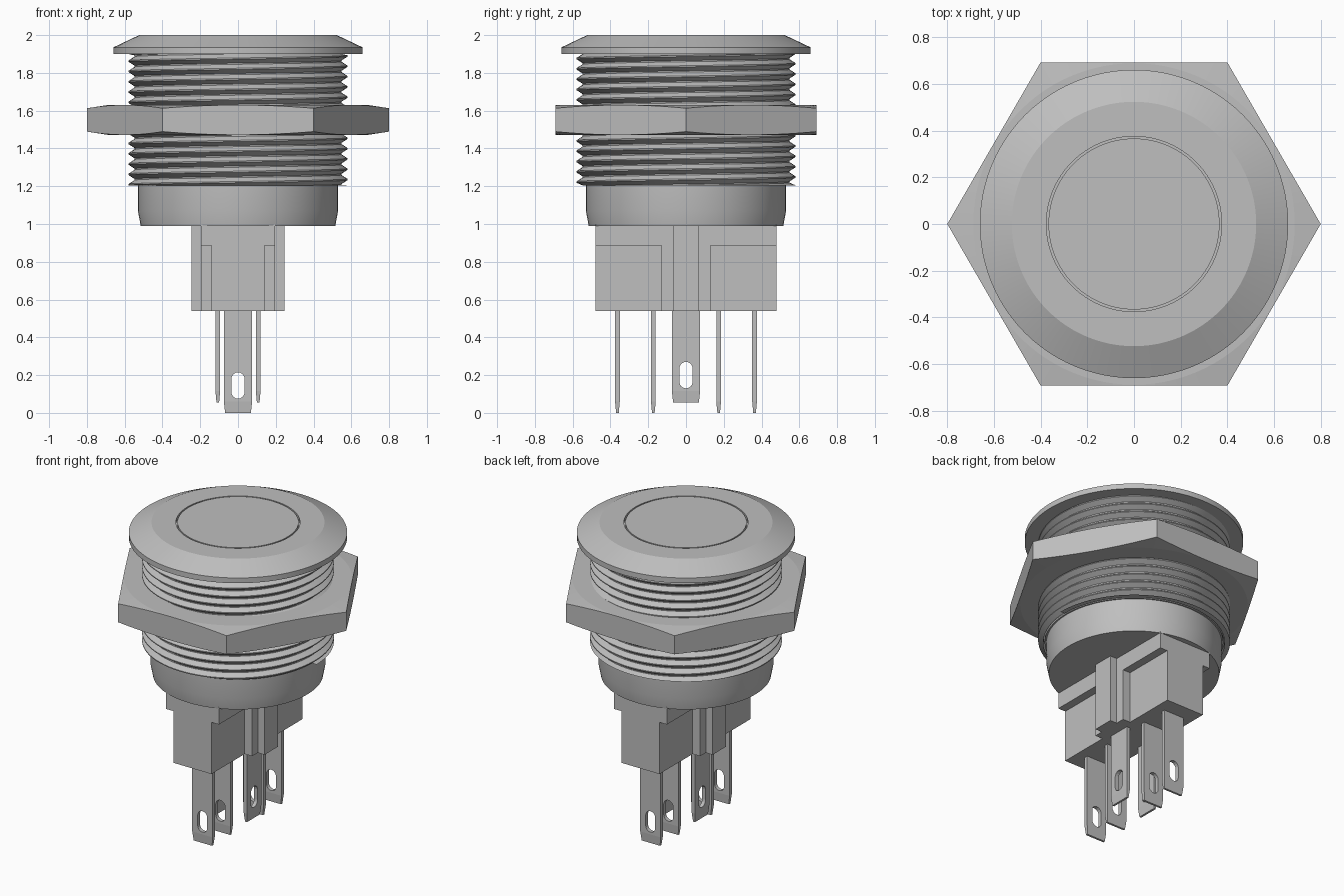
import bpy
import bmesh
from math import cos, sin, pi, radians

if "Cube" in bpy.data.objects:
    bpy.data.objects.remove(bpy.data.objects["Cube"])

metal = bpy.data.materials.new("grey metal")
metal.use_nodes = True
GREY = (0.52, 0.52, 0.52, 1)
metal.diffuse_color = GREY
metal.node_tree.nodes["Principled BSDF"].inputs["Base Color"].default_value = GREY

SIDES = 96
ANGLES = [2 * pi * i / SIDES for i in range(SIDES)]


def loft(name, rings, smooth=None):
    """Skin a stack of closed rings (bottom to top) and cap both ends."""
    bm = bmesh.new()
    loops = [[bm.verts.new(p) for p in ring] for ring in rings]
    n = len(rings[0])
    for low, high in zip(loops, loops[1:]):
        for i in range(n):
            j = (i + 1) % n
            bm.faces.new((low[i], low[j], high[j], high[i]))
    bm.faces.new(loops[0][::-1])
    bm.faces.new(loops[-1])
    return finish(name, bm, smooth)


def finish(name, bm, smooth=None):
    bmesh.ops.recalc_face_normals(bm, faces=bm.faces)
    mesh = bpy.data.meshes.new(name)
    bm.to_mesh(mesh)
    bm.free()
    mesh.materials.append(metal)
    obj = bpy.data.objects.new(name, mesh)
    bpy.context.collection.objects.link(obj)
    if smooth:
        bpy.ops.object.select_all(action="DESELECT")
        obj.select_set(True)
        bpy.context.view_layer.objects.active = obj
        bpy.ops.object.shade_smooth_by_angle(angle=radians(smooth))
    return obj


def lathe(name, profile, smooth=20):
    rings = [[(r * cos(a), r * sin(a), z) for a in ANGLES] for r, z in profile]
    return loft(name, rings, smooth)


def rect(hx, hy, z):
    return [(-hx, -hy, z), (hx, -hy, z), (hx, hy, z), (-hx, hy, z)]


def block(name, hx, hy, z0, z1):
    return loft(name, [rect(hx, hy, z0), rect(hx, hy, z1)])


# Bezel with a fine groove around the flush push button
lathe("bezel", [(0.5, 1.9), (0.66, 1.9), (0.66, 1.935), (0.523, 2.0),
                (0.375, 2.0), (0.375, 1.98)])
lathe("push_button", [(0.366, 1.95), (0.366, 2.0)])

# Lower barrel with a slightly tapered foot
lathe("barrel", [(0.515, 0.99), (0.53, 1.07), (0.53, 1.25)], 15)
lathe("thread_core", [(0.54, 1.205), (0.54, 1.9)])

# Helical thread, clipped flat at both ends
BOTTOM, TOP, PITCH = 1.205, 1.9, 0.0545
TOOTH = [(0, 0.548), (0.12, 0.548), (0.5, 0.58), (0.62, 0.58)]
turns = int((TOP - BOTTOM) / PITCH) + 3
bm = bmesh.new()
columns = []
for i in range(SIDES + 1):
    column = []
    for t in range(turns):
        for offset, r in TOOTH:
            z = BOTTOM + PITCH * (t - 1 + offset + i / SIDES)
            a = 2 * pi * i / SIDES
            z = min(max(z, BOTTOM), TOP)
            column.append(bm.verts.new((r * cos(a), r * sin(a), z)))
    columns.append(column)
for left, right in zip(columns, columns[1:]):
    for k in range(len(left) - 1):
        bm.faces.new((left[k], right[k], right[k + 1], left[k + 1]))
bmesh.ops.remove_doubles(bm, verts=bm.verts, dist=0.00001)
finish("thread", bm, 20)

# Hex nut whose corners are turned down by a shallow cone
FLAT, NUT_LOW, NUT_HIGH = 0.692, 1.472, 1.63


def hex_radius(a):
    return FLAT / cos((a % (pi / 3)) - pi / 6)


def nut_ring(z, direction):
    ring = []
    for a in ANGLES:
        r = hex_radius(a)
        ring.append((r * cos(a), r * sin(a), z - direction * (r - FLAT) * 0.16))
    return ring


def circle(r, z):
    return [(r * cos(a), r * sin(a), z) for a in ANGLES]


loft("hex_nut", [circle(FLAT - 0.004, NUT_LOW), nut_ring(NUT_LOW, -1),
                 nut_ring(NUT_HIGH, 1), circle(FLAT - 0.004, NUT_HIGH)])

# Terminal housing: top plate, long body, thicker middle and side ribs
block("housing_plate", 0.195, 0.48, 0.885, 1.0)
block("housing_body", 0.14, 0.48, 0.54, 0.9)
block("housing_middle", 0.195, 0.13, 0.54, 0.9)
block("housing_rib", 0.245, 0.07, 0.54, 1.0)

# Terminal pin with a tapered tip and a slot cut through it
pin = loft("terminal_pin", [rect(0.068, 0.007, 0), rect(0.075, 0.0125, 0.06),
                            rect(0.075, 0.0125, 0.56)])
slot = []
for y in (-0.05, 0.05):
    ring = []
    for k in range(18):
        a = pi * (k % 9) / 8 + (pi if k > 8 else 0)
        centre = 0.18 if k < 9 else 0.11
        ring.append((0.035 * cos(a), y, centre + 0.035 * sin(a)))
    slot.append(ring)
cutter = loft("slot_cutter", slot)
cutter.hide_render = True
cut = pin.modifiers.new("slot", "BOOLEAN")
cut.operation = "DIFFERENCE"
cut.solver = "EXACT"
cut.object = cutter
bpy.context.view_layer.objects.active = pin
bpy.ops.object.modifier_apply(modifier="slot")
bpy.data.objects.remove(cutter)

# Four pins in a row and two turned side pins
pin.location.y = -0.363
for y in (-0.173, 0.173, 0.363):
    copy = pin.copy()
    copy.location = (0, y, 0)
    bpy.context.collection.objects.link(copy)
for x in (-0.107, 0.107):
    side = pin.copy()
    side.name = "side_pin"
    side.location = (x, 0, 0.055)
    side.rotation_euler.z = pi / 2
    bpy.context.collection.objects.link(side)
